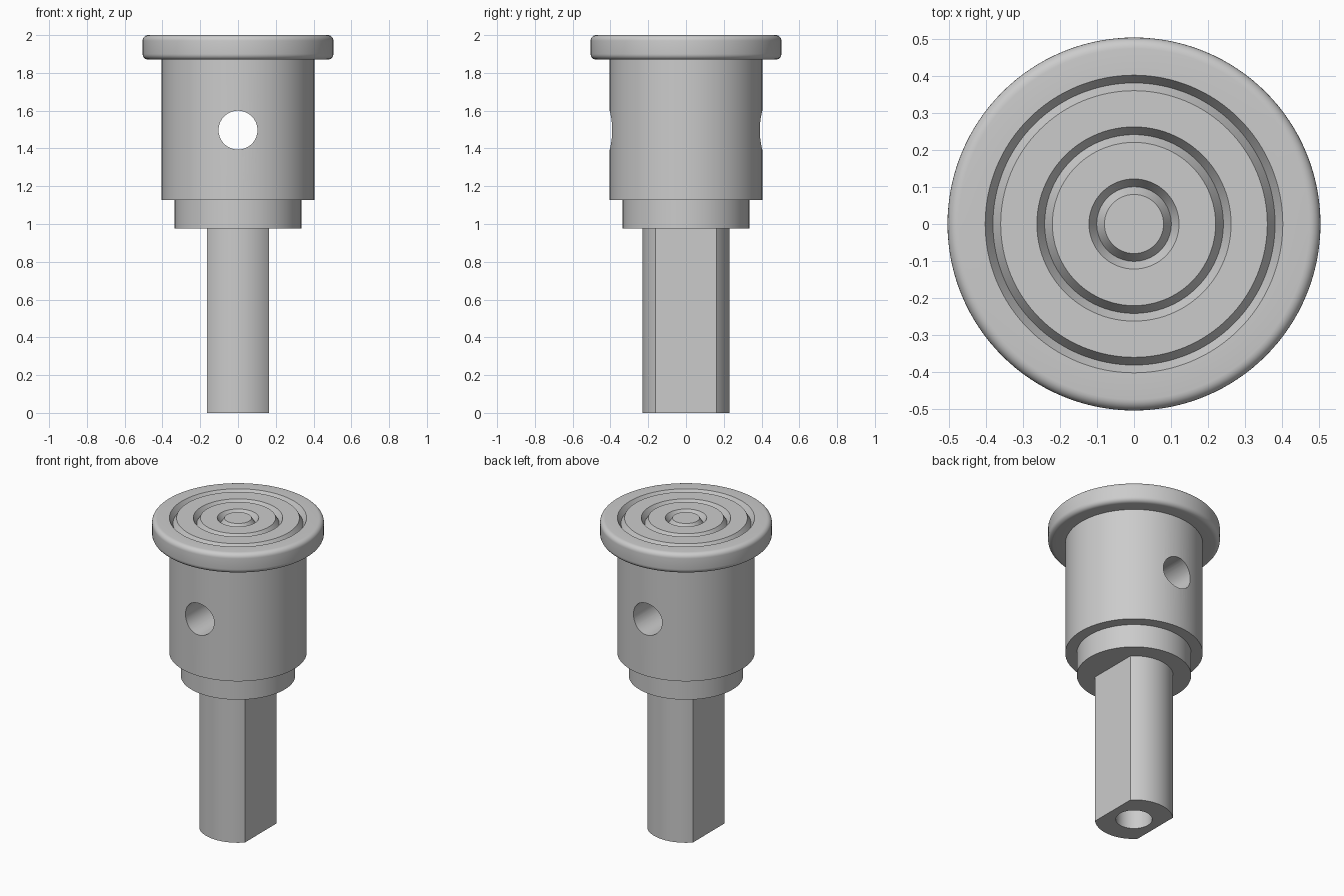
import bpy, bmesh
from math import sin, cos, pi, asin, radians, sqrt
from mathutils import Matrix

cube = bpy.data.objects.get("Cube")
if cube:
    bpy.data.objects.remove(cube, do_unlink=True)

SEGMENTS = 128
grey = bpy.data.materials.new("machined grey")
grey.use_nodes = True
colour = (0.6, 0.6, 0.6, 1)
grey.diffuse_color = colour
grey.node_tree.nodes["Principled BSDF"].inputs["Base Color"].default_value = colour


def make_object(name, bm):
    bmesh.ops.recalc_face_normals(bm, faces=bm.faces)
    mesh = bpy.data.meshes.new(name)
    bm.to_mesh(mesh)
    bm.free()
    mesh.materials.append(grey)
    obj = bpy.data.objects.new(name, mesh)
    bpy.context.collection.objects.link(obj)
    return obj


def lathe(name, profile):
    bm = bmesh.new()
    verts = [bm.verts.new((r, 0, z)) for r, z in profile]
    edges = [bm.edges.new(pair) for pair in zip(verts, verts[1:])]
    bmesh.ops.spin(bm, geom=verts + edges, cent=(0, 0, 0), axis=(0, 0, 1),
                   angle=2 * pi, steps=SEGMENTS)
    bmesh.ops.remove_doubles(bm, verts=bm.verts, dist=0.0001)
    return make_object(name, bm)


def cut_hole(target, radius, length, matrix):
    bm = bmesh.new()
    bmesh.ops.create_cone(bm, cap_ends=True, segments=64, radius1=radius,
                          radius2=radius, depth=length, matrix=matrix)
    cutter = make_object("hole_cutter", bm)
    cutter.hide_render = True
    mod = target.modifiers.new("hole", "BOOLEAN")
    mod.operation, mod.solver, mod.object = "DIFFERENCE", "EXACT", cutter
    bpy.context.view_layer.objects.active = target
    bpy.ops.object.modifier_apply(modifier=mod.name)
    bpy.data.objects.remove(cutter, do_unlink=True)


# Head: collar, body and rounded flange
flange_r, fillet, top, flange_base = 0.505, 0.03, 2.0, 1.87
profile = [(0, 0.977), (0.336, 0.977), (0.336, 1.128), (0.404, 1.128), (0.404, flange_base)]
for centre_z, start in ((flange_base + fillet, -pi / 2), (top - fillet, 0)):
    for i in range(7):
        a = start + i * pi / 12
        profile.append((flange_r - fillet + fillet * cos(a), centre_z + fillet * sin(a)))

# Concentric V grooves in the top face
for r in (0.382, 0.242, 0.101):
    profile += [(r + 0.021, top), (r, top - 0.035), (r - 0.021, top)]
profile.append((0, top))
head = lathe("head", profile)

# Cross hole through the body, front to back
cut_hole(head, 0.103, 2, Matrix.Translation((0, 0, 1.497)) @ Matrix.Rotation(pi / 2, 4, "X"))

# Shaft: round bar with two side flats
shaft_r, flat_x, shaft_top = 0.23, 0.163, 0.985
half = asin(flat_x / shaft_r)
steps = 32
outline = []
for side in (-1, 1):
    for i in range(steps + 1):
        a = -half + 2 * half * i / steps
        outline.append((-side * shaft_r * sin(a), side * shaft_r * cos(a)))
bm = bmesh.new()
base = bm.faces.new([bm.verts.new((x, y, 0)) for x, y in outline])
extruded = bmesh.ops.extrude_face_region(bm, geom=[base], use_keep_orig=True)
bmesh.ops.translate(bm, vec=(0, 0, shaft_top),
                    verts=[g for g in extruded["geom"] if isinstance(g, bmesh.types.BMVert)])
shaft = make_object("shaft", bm)

# Blind bore in the shaft end
cut_hole(shaft, 0.107, 1.0, Matrix.Identity(4))

# Smooth shading with crisp machined edges
bpy.ops.object.select_all(action="DESELECT")
for obj in (head, shaft):
    obj.select_set(True)
bpy.context.view_layer.objects.active = head
bpy.ops.object.shade_smooth_by_angle(angle=radians(30))
